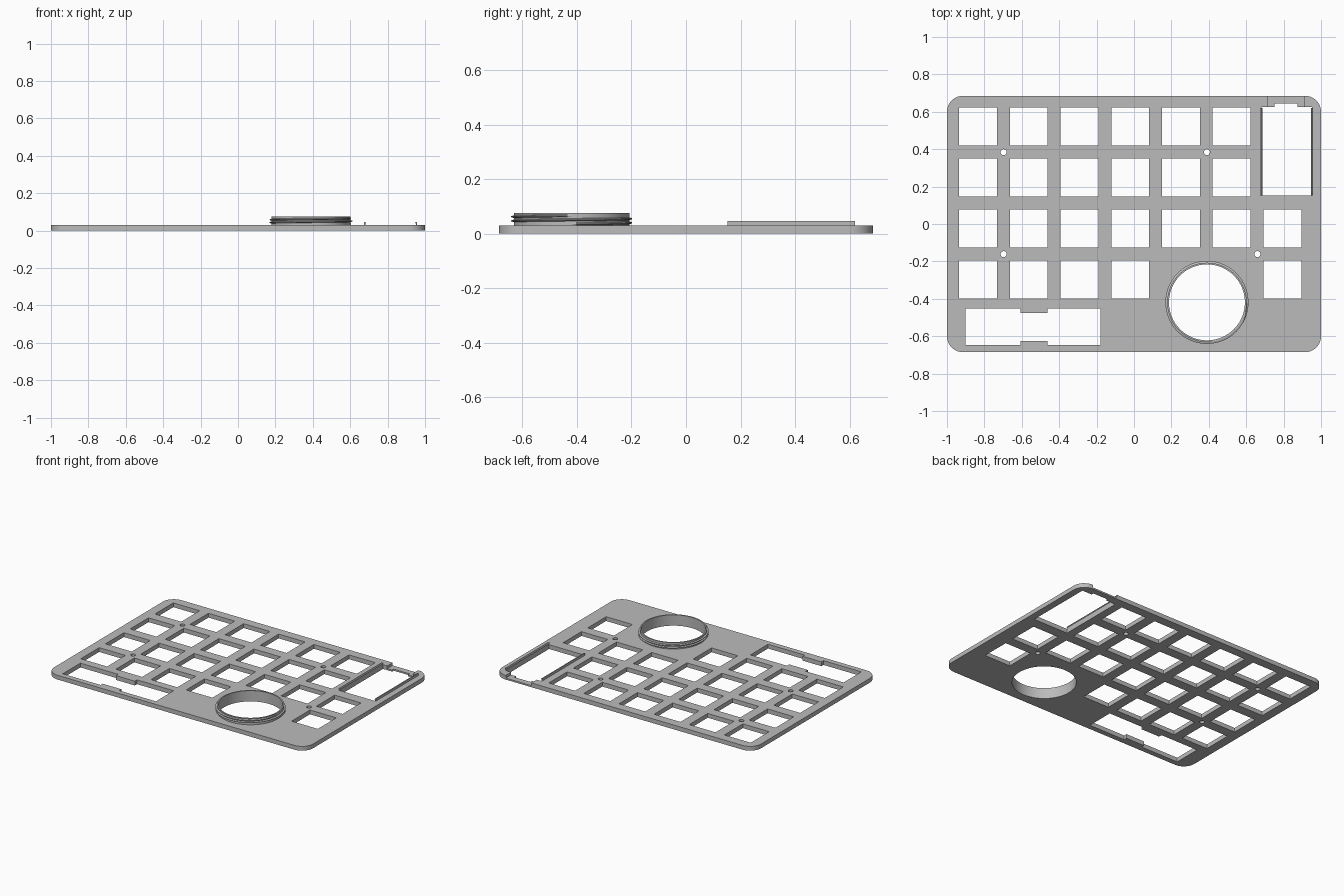
import bpy, bmesh, math

if "Cube" in bpy.data.objects:
    bpy.data.objects.remove(bpy.data.objects["Cube"])

TOP = 0.03                       # plate thickness
RING = (0.39, -0.419)            # threaded ring centre

mat = bpy.data.materials.new("light_gray")
mat.diffuse_color = (0.5, 0.5, 0.5, 1)
mat.use_nodes = True
mat.node_tree.nodes["Principled BSDF"].inputs["Base Color"].default_value = mat.diffuse_color


def finish(bm, name):
    bmesh.ops.recalc_face_normals(bm, faces=bm.faces)
    me = bpy.data.meshes.new(name)
    bm.to_mesh(me)
    bm.free()
    me.materials.append(mat)
    ob = bpy.data.objects.new(name, me)
    bpy.context.collection.objects.link(ob)
    return ob


def prism(bm, pts, z0, z1):
    """Extrude a flat outline from z0 to z1."""
    f = bm.faces.new([bm.verts.new((x, y, z0)) for x, y in pts])
    up = bmesh.ops.extrude_face_region(bm, geom=[f])["geom"]
    for v in up:
        if isinstance(v, bmesh.types.BMVert):
            v.co.z = z1


def rect(x0, x1, y0, y1):
    return [(x0, y0), (x1, y0), (x1, y1), (x0, y1)]


def arc(cx, cy, r, a0, a1, n):
    return [(cx + r * math.cos(math.radians(a0 + (a1 - a0) * i / n)),
             cy + r * math.sin(math.radians(a0 + (a1 - a0) * i / n))) for i in range(n + 1)]


def circle(cx, cy, r, n):
    return arc(cx, cy, r, 0, 360, n)[:-1]


def smooth(ob, angle=35):
    bpy.ops.object.select_all(action='DESELECT')
    ob.select_set(True)
    bpy.context.view_layer.objects.active = ob
    bpy.ops.object.shade_smooth_by_angle(angle=math.radians(angle))


# Rounded plate
bm = bmesh.new()
R, W, D = 0.085, 1.0, 0.685
outline = []
for sx, sy, a in ((1, 1, 0), (-1, 1, 90), (-1, -1, 180), (1, -1, 270)):
    outline += arc(sx * (W - R), sy * (D - R), R, a, a + 90, 10)
prism(bm, outline, 0, TOP)
plate = finish(bm, "key_plate")

# Through holes: key openings, wide key, controller bay, screw holes, ring bore
bm = bmesh.new()
Z0, Z1, H = -0.05, 0.1, 0.1015
for row, cols in enumerate((range(6), range(6), range(7), (0, 1, 2, 3, 6))):
    for c in cols:
        x, y = -0.834 + 0.2713 * c, 0.521 - 0.2725 * row
        prism(bm, rect(x - H, x + H, y - H, y + H), Z0, Z1)
prism(bm, [(-0.90, -0.648), (-0.607, -0.648), (-0.607, -0.625), (-0.463, -0.625),
           (-0.463, -0.648), (-0.18, -0.648), (-0.18, -0.453), (-0.463, -0.453),
           (-0.463, -0.477), (-0.607, -0.477), (-0.607, -0.453), (-0.90, -0.453)], Z0, Z1)
prism(bm, [(0.681, 0.152), (0.951, 0.152), (0.951, 0.626), (0.875, 0.626), (0.875, 0.643),
           (0.752, 0.643), (0.752, 0.626), (0.681, 0.626)], Z0, Z1)
for x, y in ((-0.697, 0.384), (0.39, 0.384), (-0.697, -0.161), (0.66, -0.161)):
    prism(bm, circle(x, y, 0.016, 24), Z0, Z1)
prism(bm, circle(*RING, 0.212, 96), Z0, Z1)
holes = finish(bm, "hole_cutter")

# Cable channel recessed in the back edge
bm = bmesh.new()
prism(bm, rect(0.714, 0.912, 0.60, 0.75), 0.011, 0.1)
channel = finish(bm, "channel_cutter")

bpy.context.view_layer.objects.active = plate
for cutter in (holes, channel):
    cutter.hide_render = True
    m = plate.modifiers.new("cut", 'BOOLEAN')
    m.operation, m.solver, m.object = 'DIFFERENCE', 'EXACT', cutter
    bpy.ops.object.modifier_apply(modifier=m.name)
    bpy.data.objects.remove(cutter)
smooth(plate)

# Ring wall, turned from a rectangular section
bm = bmesh.new()
N = 96
section = [(0.203, 0), (0.212, 0), (0.212, 0.075), (0.203, 0.075)]


def sweep(bm, rings, closed):
    """Skin a list of vertex loops."""
    k = len(rings[0])
    for i in range(len(rings) if closed else len(rings) - 1):
        a, b = rings[i], rings[(i + 1) % len(rings)]
        for j in range(k):
            bm.faces.new((a[j], a[(j + 1) % k], b[(j + 1) % k], b[j]))
    if not closed:
        bm.faces.new(rings[0])
        bm.faces.new(rings[-1])


def loop(bm, angle, pts):
    return [bm.verts.new((RING[0] + r * math.cos(angle), RING[1] + r * math.sin(angle), z))
            for r, z in pts]


sweep(bm, [loop(bm, 2 * math.pi * i / N, section) for i in range(N)], True)
smooth(finish(bm, "ring_wall"))

# Helical thread, two turns, ending on the right side
bm = bmesh.new()
rings = []
for i in range(2 * N + 1):
    t = i / (2 * N)
    z = 0.036 + 0.030 * t
    fade = min(1, t * 24, (1 - t) * 24)
    r = 0.2125 + 0.0095 * fade
    rings.append(loop(bm, 4 * math.pi * t, [(0.211, z - 0.0055), (r, z - 0.0015),
                                            (r, z + 0.0015), (0.211, z + 0.0055)]))
sweep(bm, rings, False)
smooth(finish(bm, "ring_thread"), 25)

# Clip rails with a small inward lip on both sides of the controller bay
for name, x, s in (("left_clip_rail", 0.681, 1), ("right_clip_rail", 0.951, -1)):
    bm = bmesh.new()
    prof = [(-0.007, 0.029), (0, 0.029), (0, 0.037), (0.005, 0.041), (0, 0.046), (-0.007, 0.046)]
    sweep(bm, [[bm.verts.new((x + s * dx, y, z)) for dx, z in prof] for y in (0.152, 0.62)], False)
    finish(bm, name)
